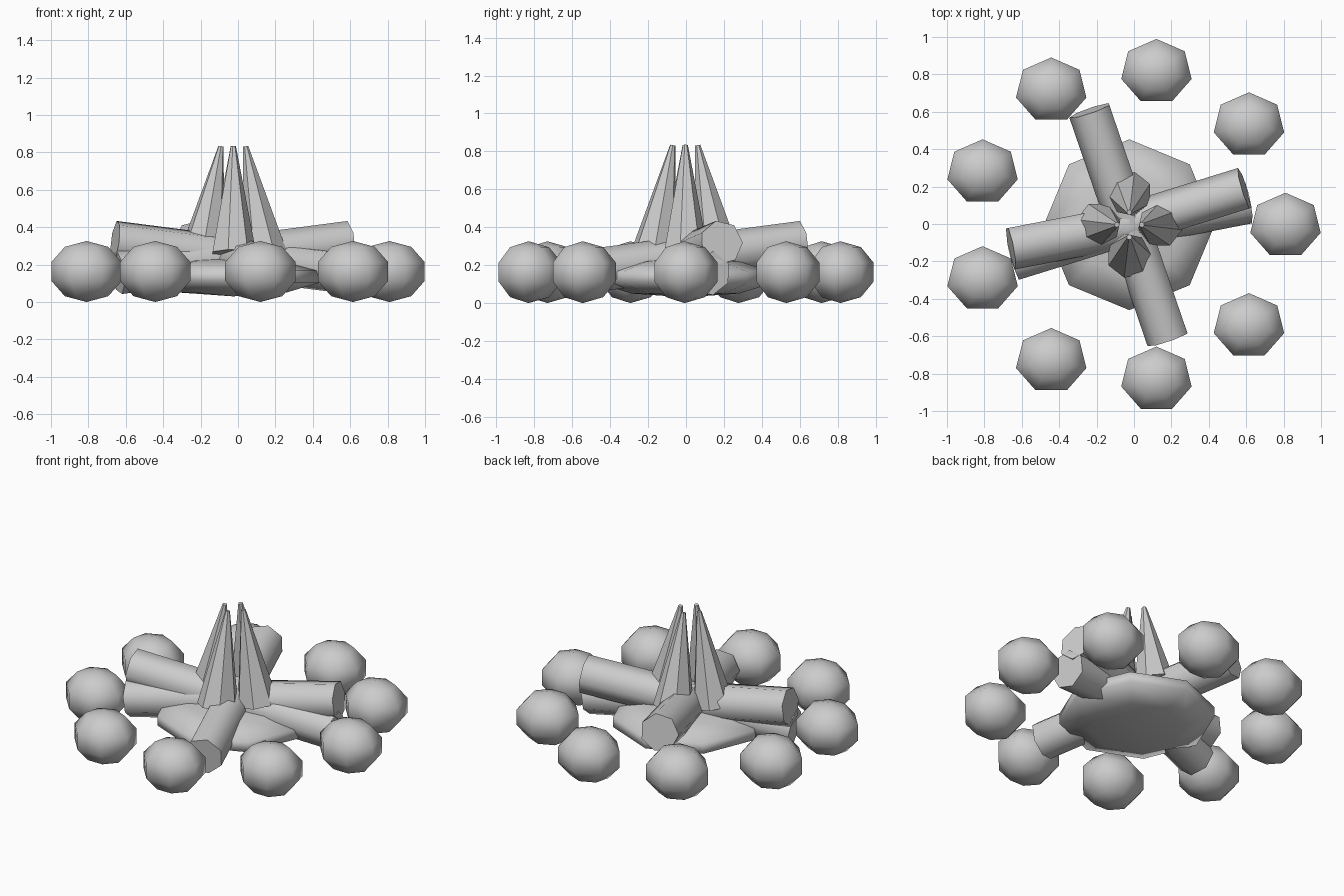
import bpy, bmesh, math
from mathutils import Matrix, Vector

if "Cube" in bpy.data.objects:
    bpy.data.objects.remove(bpy.data.objects["Cube"])

CX, CY = -0.025, -0.004   # middle of the fire ring

grey = bpy.data.materials.new("plain grey")
grey.diffuse_color = (0.6, 0.6, 0.6, 1)
grey.use_nodes = True
grey.node_tree.nodes["Principled BSDF"].inputs["Base Color"].default_value = grey.diffuse_color


def finish(name, bm, matrix, smooth, sharp_deg=180):
    """Turn a bmesh into a named object with the grey material."""
    bm.transform(matrix)
    limit = math.radians(sharp_deg)
    for f in bm.faces:
        f.smooth = smooth
    for e in bm.edges:
        e.smooth = e.calc_face_angle(0) < limit
    me = bpy.data.meshes.new(name)
    bm.to_mesh(me)
    bm.free()
    me.materials.append(grey)
    ob = bpy.data.objects.new(name, me)
    bpy.context.collection.objects.link(ob)
    return ob


def ball(name, segments, loc, scale):
    bm = bmesh.new()
    bmesh.ops.create_uvsphere(bm, u_segments=segments, v_segments=5, radius=1)
    finish(name, bm, Matrix.Translation(loc) @ Matrix.Diagonal((*scale, 1)), True)


def cone(name, r1, r2, depth, matrix, smooth):
    bm = bmesh.new()
    bmesh.ops.create_cone(bm, cap_ends=True, segments=7,
                          radius1=r1, radius2=r2, depth=depth)
    finish(name, bm, matrix, smooth, 70)


# ring of nine squashed stones
for i in range(9):
    a = math.radians(40 * i)
    ball(f"stone_{i + 1}", 7,
         (CX + 0.835 * math.cos(a), CY - 0.004 + 0.835 * math.sin(a), 0.163),
         (0.203, 0.184, 0.163))

# flat ash bed
ball("ash_bed", 8, (CX, CY, 0.135), (0.48, 0.48, 0.105))

# three long logs crossing the middle, each raised at one end
for i, deg in enumerate((17.2, 108.9, 191)):
    m = (Matrix.Translation((CX, CY, 0.238))
         @ Matrix.Rotation(math.radians(deg), 4, 'Z')
         @ Matrix.Rotation(math.pi / 2 - 0.125, 4, 'Y'))
    cone(f"log_{i + 1}", 0.118, 0.118, 1.3, m, True)

# four flames leaning in towards each other
base_r, base_z, tip_r, tip_z = 0.165, 0.26, 0.066, 0.833
tilt = math.atan2(base_r - tip_r, tip_z - base_z)
length = math.hypot(base_r - tip_r, tip_z - base_z)
for i in range(4):
    m = (Matrix.Translation((CX, CY, 0))
         @ Matrix.Rotation(i * math.pi / 2, 4, 'Z')
         @ Matrix.Translation(((base_r + tip_r) / 2, 0, (base_z + tip_z) / 2))
         @ Matrix.Rotation(-tilt, 4, 'Y'))
    cone(f"flame_{i + 1}", 0.123, 0.014, length, m, False)
